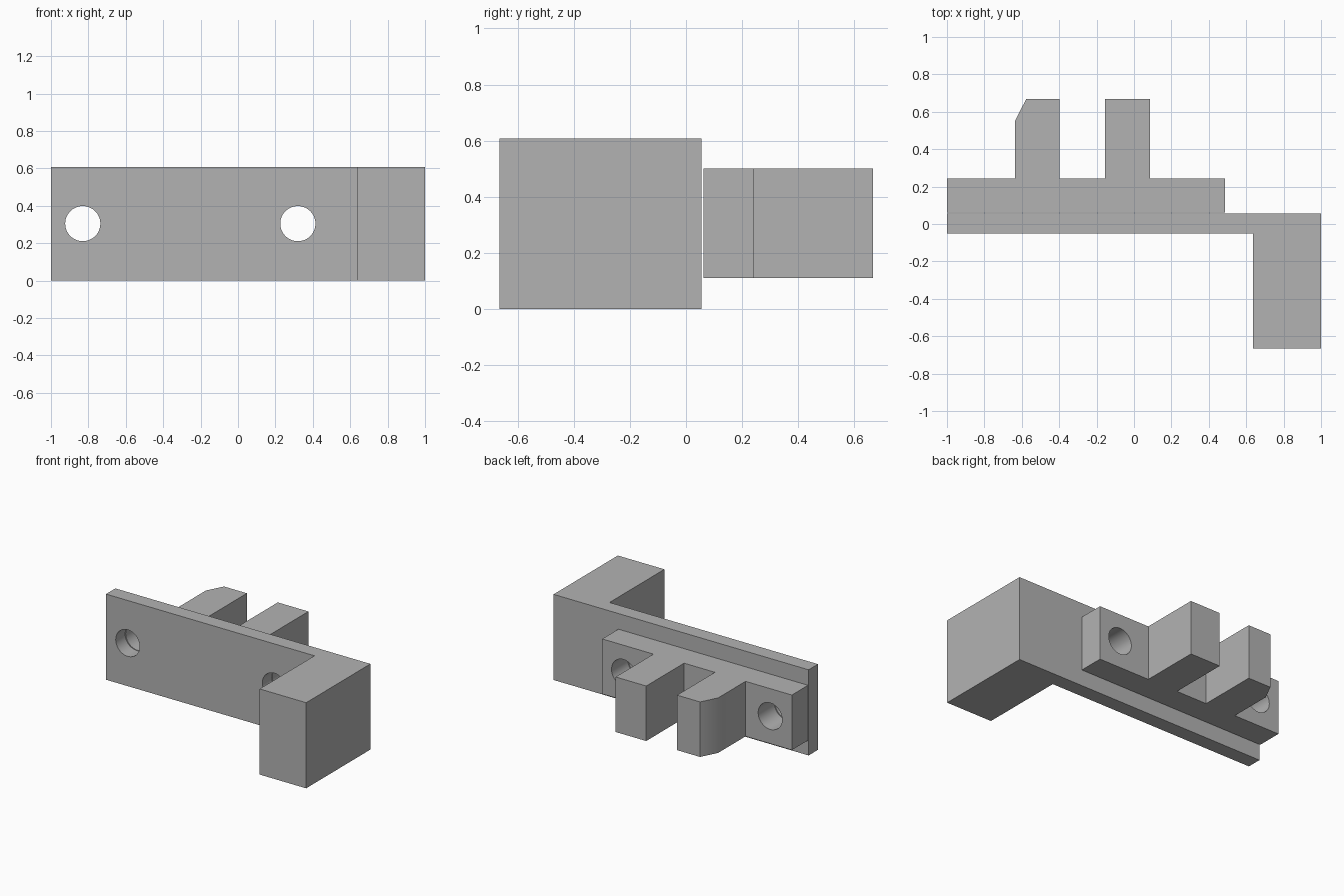
import bpy
import bmesh
import math

cube = bpy.data.objects.get("Cube")
if cube:
    bpy.data.objects.remove(cube, do_unlink=True)

grey = bpy.data.materials.new("plain_grey")
grey.use_nodes = True
colour = (0.45, 0.45, 0.45, 1)
grey.diffuse_color = colour
grey.node_tree.nodes["Principled BSDF"].inputs["Base Color"].default_value = colour

HOLE_XS = (-0.83, 0.32)
HOLE_Z = 0.305
HOLE_RADIUS = 0.094


def extrude_outline(name, outline, bottom, top):
    """Raise a plan outline into a solid."""
    bm = bmesh.new()
    face = bm.faces.new([bm.verts.new((x, y, bottom)) for x, y in outline])
    result = bmesh.ops.extrude_face_region(bm, geom=[face])
    verts = [v for v in result["geom"] if isinstance(v, bmesh.types.BMVert)]
    bmesh.ops.translate(bm, verts=verts, vec=(0, 0, top - bottom))
    bmesh.ops.recalc_face_normals(bm, faces=bm.faces[:])
    mesh = bpy.data.meshes.new(name)
    bm.to_mesh(mesh)
    bm.free()
    mesh.materials.append(grey)
    obj = bpy.data.objects.new(name, mesh)
    bpy.context.collection.objects.link(obj)
    return obj


def drill(obj, cutters):
    """Cut the bolt holes, then smooth the gentle edges."""
    bpy.ops.object.select_all(action="DESELECT")
    obj.select_set(True)
    bpy.context.view_layer.objects.active = obj
    for cutter in cutters:
        mod = obj.modifiers.new("bolt_hole", "BOOLEAN")
        mod.operation = "DIFFERENCE"
        mod.solver = "EXACT"
        mod.object = cutter
        bpy.ops.object.modifier_apply(modifier=mod.name)
    bpy.ops.object.shade_smooth_by_angle(angle=math.radians(30))


# Thin plate with a thick arm reaching forward at its left end
plate = extrude_outline("plate_with_arm", [
    (-1, -0.05), (0.635, -0.05), (0.635, -0.665),
    (1, -0.665), (1, 0.055), (-1, 0.055)], 0, 0.607)

# Rear bracket with two prongs, one with a chamfered corner
bracket = extrude_outline("pronged_bracket", [
    (-1, 0.062), (0.487, 0.062), (0.487, 0.243),
    (0.085, 0.243), (0.085, 0.667), (-0.155, 0.667), (-0.155, 0.243),
    (-0.397, 0.243), (-0.397, 0.667), (-0.577, 0.667), (-0.637, 0.55),
    (-0.637, 0.243), (-1, 0.243)], 0.11, 0.5)

# Bolt holes through both parts
cutters = []
for x in HOLE_XS:
    bpy.ops.mesh.primitive_cylinder_add(
        vertices=48, radius=HOLE_RADIUS, depth=1,
        location=(x, 0, HOLE_Z), rotation=(math.pi / 2, 0, 0))
    cutter = bpy.context.object
    cutter.name = "hole_cutter"
    cutter.data.materials.append(grey)
    cutters.append(cutter)

for part in (plate, bracket):
    drill(part, cutters)

for cutter in cutters:
    bpy.data.objects.remove(cutter, do_unlink=True)
